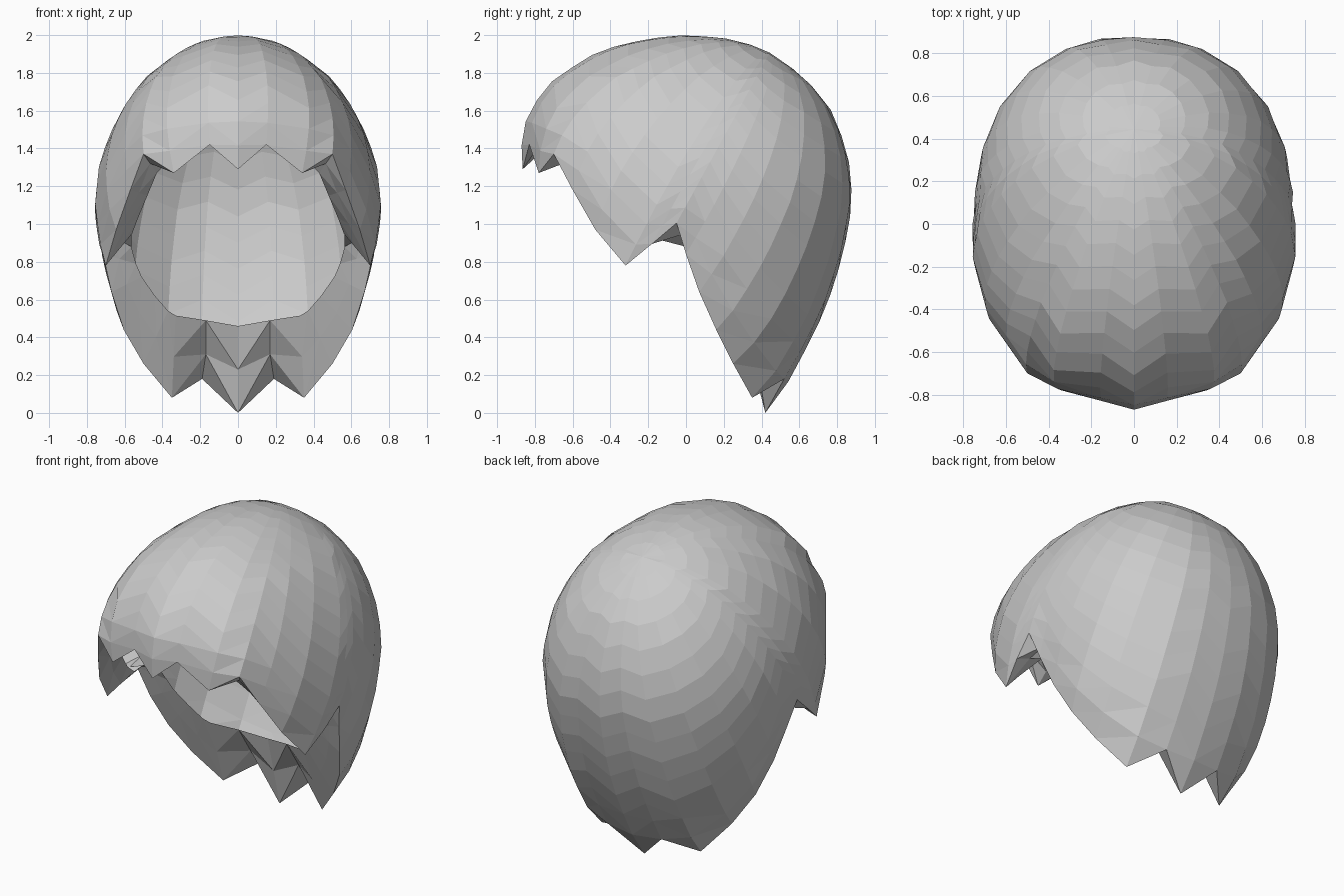
import bpy, bmesh
from mathutils import Vector

if "Cube" in bpy.data.objects:
    bpy.data.objects.remove(bpy.data.objects["Cube"])

# Horizontal sections of the head shape: z, half width, front y, back y, centre y
SECTIONS = [
    (0.00, .30, -.10, .45, .30), (0.27, .52, -.30, .60, .22), (0.55, .65, -.60, .74, .12),
    (0.83, .73, -.80, .83, .03), (1.10, .755, -.88, .88, 0), (1.30, .735, -.88, .87, 0),
    (1.45, .69, -.88, .83, 0), (1.60, .62, -.84, .77, 0), (1.77, .50, -.70, .635, 0),
    (1.90, .33, -.49, .46, 0), (1.95, .24, -.35, .34, 0), (1.985, .14, -.17, .20, 0),
    (2.00, .01, -.01, .01, 0)]
CENTRE = Vector((0, 0, 1.1))
RINGS = 14

# Right half from front middle to back middle: jagged hem, then inner lip edge
HEM = [(0, -.865, 1.29), (.15, -.83, 1.42), (.34, -.78, 1.27), (.50, -.70, 1.37),
       (.57, -.60, 1.18), (.645, -.48, .97), (.70, -.32, .78), (.735, -.18, .895),
       (.752, -.05, 1.005), (.715, 0, .84), (.67, .07, .64), (.605, .16, .44),
       (.50, .25, .26), (.35, .35, .08), (.19, .52, .18), (0, .42, 0)]
RIM = [(0, -.72, 1.42), (.15, -.71, 1.43), (.32, -.67, 1.38), (.43, -.60, 1.27),
       (.48, -.48, 1.15), (.53, -.36, 1.03), (.56, -.25, .95), (.565, -.15, .95),
       (.565, 0, .88), (.54, .05, .79), (.51, .08, .72), (.44, .13, .62),
       (.37, .17, .54), (.33, .19, .515), (.17, .25, .49), (0, .30, .46)]
BACK_NOTCH = 14


def inside(p):
    if not 0 <= p.z < 2:
        return False
    for a, b in zip(SECTIONS, SECTIONS[1:]):
        if p.z <= b[0]:
            t = (p.z - a[0]) / (b[0] - a[0])
            w, f, k, c = [u + (v - u) * t for u, v in zip(a[1:], b[1:])]
            d = (p.y - c) / ((k - c) if p.y > c else (c - f))
            return abs(p.x / w) ** 2.3 + abs(d) ** 2.3 < 1


def radius(direction):
    lo, hi = 0.0, 2.0
    for _ in range(30):
        mid = (lo + hi) / 2
        if inside(CENTRE + direction * mid):
            lo = mid
        else:
            hi = mid
    return lo


def full_loop(half):
    pts = [Vector(p) for p in half]
    return pts + [Vector((-p.x, p.y, p.z)) for p in pts[-2:0:-1]]


hem, rim = full_loop(HEM), full_loop(RIM)
count = len(hem)
bm = bmesh.new()

# Outer shell: meridians from the crown to each hem point
crown_dir = Vector((0, .45, .82)).normalized()
crown = bm.verts.new(CENTRE + crown_dir * radius(crown_dir))
columns = []
for i, h in enumerate(hem):
    offset = h - CENTRE
    end_dir = offset.normalized()
    fit = offset.length / radius(end_dir)
    angle = crown_dir.angle(end_dir)
    axis = (end_dir - crown_dir * crown_dir.dot(end_dir)).normalized()
    col = []
    for r in range(1, RINGS + 1):
        t = r / RINGS
        from math import cos, sin
        d = crown_dir * cos(angle * t) + axis * sin(angle * t)
        scale = radius(d) * (1 + (fit - 1) * t ** 6)
        col.append(bm.verts.new(CENTRE + d * scale))
    # Lip: folds inward from the hem to the rim
    middle = h.lerp(rim[i], .5)
    if i in (BACK_NOTCH, count - BACK_NOTCH):
        middle = Vector((.17 if h.x > 0 else -.17, .37, .31))
    col += [bm.verts.new(middle), bm.verts.new(rim[i])]
    columns.append(col)

for i in range(count):
    a, b = columns[i], columns[(i + 1) % count]
    bm.faces.new((crown, a[0], b[0]))
    for r in range(RINGS + 1):
        p, q, s, t = a[r], b[r], b[r + 1], a[r + 1]
        if r < RINGS - 3:
            bm.faces.new((p, t, s, q))
        elif p.co.z < q.co.z:
            bm.faces.new((p, t, s))
            bm.faces.new((p, s, q))
        else:
            bm.faces.new((p, t, q))
            bm.faces.new((q, t, s))

bmesh.ops.recalc_face_normals(bm, faces=bm.faces)
mesh = bpy.data.meshes.new("hair_shell")
bm.to_mesh(mesh)
bm.free()
bpy.context.collection.objects.link(bpy.data.objects.new("hair_shell", mesh))
